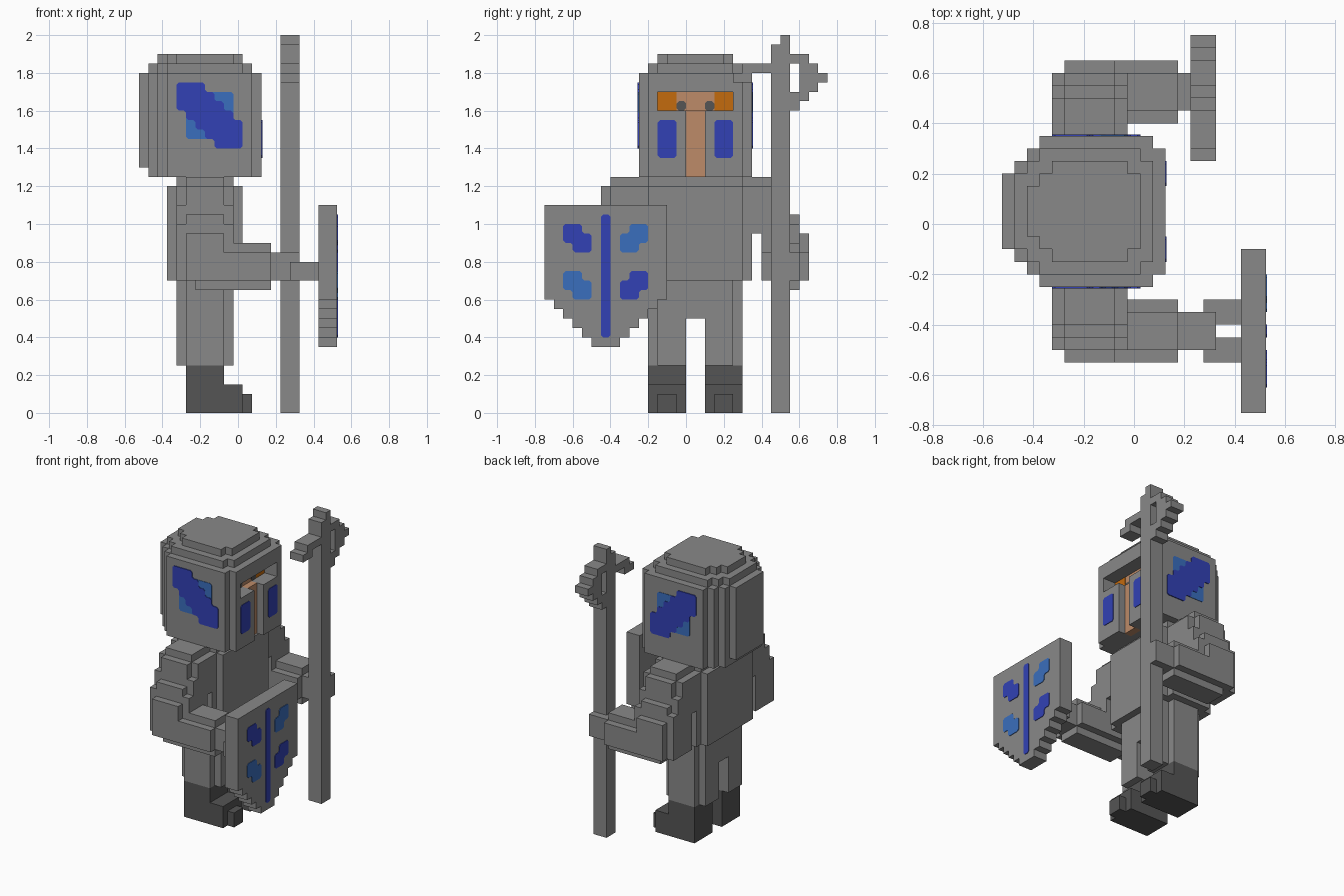
import bpy, bmesh
from mathutils import Vector

cube = bpy.data.objects.get("Cube")
if cube:
    bpy.data.objects.remove(cube, do_unlink=True)

U = 0.05        # block size
MID = 0.05      # the figure's own symmetry plane in y


def material(name, r, g, b):
    m = bpy.data.materials.new(name)
    m.use_nodes = True
    m.diffuse_color = (r, g, b, 1)
    m.node_tree.nodes["Principled BSDF"].inputs["Base Color"].default_value = (r, g, b, 1)
    return m


GREY = material("grey armour", 0.25, 0.25, 0.25)
DARK = material("dark grey", 0.09, 0.09, 0.09)
BLUE = material("deep blue", 0.032, 0.053, 0.46)
SKY = material("light blue", 0.042, 0.156, 0.51)
SKIN = material("skin", 0.51, 0.26, 0.14)
ORANGE = material("orange", 0.55, 0.145, 0.004)


def finish(name, bm, mat):
    me = bpy.data.meshes.new(name)
    bm.to_mesh(me)
    bm.free()
    me.materials.append(mat)
    ob = bpy.data.objects.new(name, me)
    bpy.context.collection.objects.link(ob)
    return ob


def cells(boxes):
    """Grid cells covered by boxes (x0, x1, y0, y1, z0, z1)."""
    out = set()
    for x0, x1, y0, y1, z0, z1 in boxes:
        i0, i1 = (round((x - 0.025) / U) for x in (x0, x1))
        j0, j1, k0, k1 = (round(v / U) for v in (y0, y1, z0, z1))
        out |= {(i, j, k) for i in range(i0, i1) for j in range(j0, j1) for k in range(k0, k1)}
    return out


def blocks(name, boxes, mat=GREY, cut=()):
    """Union of blocks as one clean outer skin."""
    solid = cells(boxes) - cells(cut)
    bm = bmesh.new()
    verts = {}

    def vert(p):
        if p not in verts:
            verts[p] = bm.verts.new((p[0] * U + 0.025, p[1] * U, p[2] * U))
        return verts[p]

    for c in sorted(solid):
        for a in range(3):
            u, v = (a + 1) % 3, (a + 2) % 3
            for s in (0, 1):
                n = list(c)
                n[a] += 2 * s - 1
                if tuple(n) in solid:
                    continue
                quad = []
                for du, dv in ((0, 0), (1, 0), (1, 1), (0, 1)):
                    p = list(c)
                    p[a] += s
                    p[u] += du
                    p[v] += dv
                    quad.append(vert(tuple(p)))
                bm.faces.new(quad if s else quad[::-1])
    bmesh.ops.dissolve_limit(bm, angle_limit=0.01, verts=bm.verts[:], edges=bm.edges[:])
    return finish(name, bm, mat)


def mirror(boxes):
    return [(a, b, 2 * MID - d, 2 * MID - c, e, f) for a, b, c, d, e, f in boxes]


def plate(name, outline, axis, pos, mat, thick=0.004, rounding=0.012):
    """Thin painted plate; outline is (x, z) for axis y or (y, z) for axis x."""
    bm = bmesh.new()
    pts = [(pos, a, b) if axis == 'x' else (a, pos, b) for a, b in outline]
    bm.faces.new([bm.verts.new(p) for p in pts])
    if rounding:
        bmesh.ops.bevel(bm, geom=bm.verts[:], offset=rounding, segments=1, affect='VERTICES')
    ext = bmesh.ops.extrude_face_region(bm, geom=bm.faces[:])
    move = Vector((thick, 0, 0)) if axis == 'x' else Vector((0, thick, 0))
    bmesh.ops.translate(bm, vec=move, verts=[g for g in ext["geom"] if isinstance(g, bmesh.types.BMVert)])
    bmesh.ops.recalc_face_normals(bm, faces=bm.faces[:])
    return finish(name, bm, mat)


def rect(a0, a1, b0, b1):
    return [(a0, b0), (a1, b0), (a1, b1), (a0, b1)]


# Helmet: stepped block with a T-shaped face opening
blocks("helmet", [
    (-.525, -.475, -.10, .20, 1.30, 1.80),
    (-.475, -.425, -.15, .25, 1.25, 1.80),
    (-.425, -.375, -.20, .30, 1.25, 1.80),
    (-.375, .075, -.25, .35, 1.25, 1.80),
    (.075, .125, -.20, .30, 1.25, 1.80),
    (-.475, -.425, -.10, .20, 1.80, 1.85),
    (-.425, -.375, -.15, .25, 1.80, 1.85),
    (-.375, .025, -.20, .30, 1.80, 1.85),
    (.025, .075, -.15, .25, 1.80, 1.85),
    (-.425, -.375, -.05, .15, 1.85, 1.90),
    (-.375, .025, -.10, .20, 1.85, 1.90),
    (-.325, -.025, -.15, .25, 1.85, 1.90),
], cut=[(.025, .125, -.15, .25, 1.60, 1.70), (.025, .125, 0, .10, 1.25, 1.60)])

# Face inside the opening
blocks("nose_and_chin", [(.025, .075, 0, .10, 1.25, 1.60)], SKIN)
plate("face", rect(-.05, .15, 1.6, 1.7), 'x', .025, SKIN, rounding=0)
for side, y0, e0 in (("shield_side", -.15, -.05), ("staff_side", .15, .10)):
    plate(side + "_hair", rect(y0, y0 + .10, 1.6, 1.7), 'x', .025, ORANGE, .005, 0)
    plate(side + "_eye", rect(e0, e0 + .05, 1.6, 1.65), 'x', .025, DARK, .008)
    plate(side + "_cheek_mark", rect(y0, y0 + .10, 1.35, 1.55), 'x', .125, BLUE)

# Diagonal marks on both helmet sides
up = [(-.175 + .05 * (i // 2), 1.75 - .05 * ((i + 1) // 2)) for i in range(9)]
down = [(-.125 - .05 * (i // 2), 1.40 + .05 * ((i + 1) // 2)) for i in range(9)]
diagonal = [(-.325, 1.75)] + up + [(.025, 1.40)] + down
for side, y, s in (("shield_side", -.25, -1), ("staff_side", .35, 1)):
    plate(side + "_helmet_band", diagonal, 'y', y, BLUE, s * .006)
    plate(side + "_helmet_mark_upper", rect(-.175, -.025, 1.55, 1.70), 'y', y, SKY, s * .003)
    plate(side + "_helmet_mark_lower", rect(-.275, -.125, 1.45, 1.60), 'y', y, SKY, s * .003)

# Torso, neck and hips
blocks("torso", [
    (-.375, .025, -.20, .30, .70, 1.20),
    (-.325, -.025, -.25, .35, .70, 1.20),
    (-.325, -.025, -.20, .30, 1.20, 1.25),
    (-.325, -.025, -.15, .25, .50, .70),
    (-.275, -.075, -.20, .30, .50, .70),
])

# Legs and boots
leg = [(-.325, -.025, .10, .25, .25, .50), (-.275, -.075, .10, .30, .25, .50)]
boot = [
    (-.275, -.075, .10, .30, 0, .25),
    (-.075, .025, .10, .30, 0, .15),
    (.025, .075, .15, .25, 0, .10),
]
# Arms: stepped shoulder, forearm reaching forward, hand
arm = [
    (-.275, -.075, .30, .50, 1.20, 1.25),
    (-.325, -.025, .35, .50, 1.05, 1.20),
    (-.275, -.075, .35, .55, 1.10, 1.20),
    (-.325, -.025, .35, .55, .95, 1.10),
    (-.275, -.075, .40, .60, .90, 1.05),
    (-.325, -.025, .40, .60, .70, 1.00),
    (-.275, -.075, .40, .65, .70, .95),
    (-.275, .175, .40, .65, .70, .85),
    (-.225, .175, .45, .60, .65, .90),
    (.175, .325, .45, .60, .70, .85),
]
for side, flip in (("staff_side", lambda b: b), ("shield_side", mirror)):
    blocks(side + "_leg", flip(leg))
    blocks(side + "_boot", flip(boot), DARK)
    blocks(side + "_arm", flip(arm))

# Staff with hooked, pierced head
blocks("staff", [
    (.225, .325, .45, .55, 0, 1.95),
    (.225, .325, .50, .55, 1.95, 2.00),
    (.225, .325, .30, .45, 1.80, 1.85),
    (.225, .325, .25, .35, 1.75, 1.80),
    (.225, .325, .55, .65, 1.85, 1.90),
    (.225, .325, .60, .70, 1.70, 1.85),
    (.225, .325, .70, .75, 1.75, 1.80),
    (.225, .325, .55, .65, 1.65, 1.70),
    (.225, .325, .55, .60, 1.60, 1.65),
])

# Shield with stepped point and two straps
rows = [(.425, .525, -.50 - U * i, -.35 + U * i, .35 + U * i, .40 + U * i) for i in range(5)]
blocks("shield", rows + [(.425, .525, -.75, -.10, .60, 1.10)])
blocks("shield_straps", [(.275, .425, -.55, -.45, .70, .80), (.275, .425, -.40, -.30, .70, .80)])

# Shield emblem: stripe and four stepped spots
plate("shield_stripe", rect(-.45, -.40, .40, 1.05), 'x', .525, BLUE)
spot = [(0, .05), (0, .15), (.10, .15), (.10, .10), (.15, .10), (.15, 0), (.05, 0), (.05, .05)]
for name, y, s, z, mat in (("upper_outer", -.65, 1, .85, BLUE), ("upper_inner", -.20, -1, .85, SKY),
                           ("lower_outer", -.65, 1, .60, SKY), ("lower_inner", -.20, -1, .60, BLUE)):
    plate("shield_spot_" + name, [(y + s * a, z + b) for a, b in spot], 'x', .525, mat)
